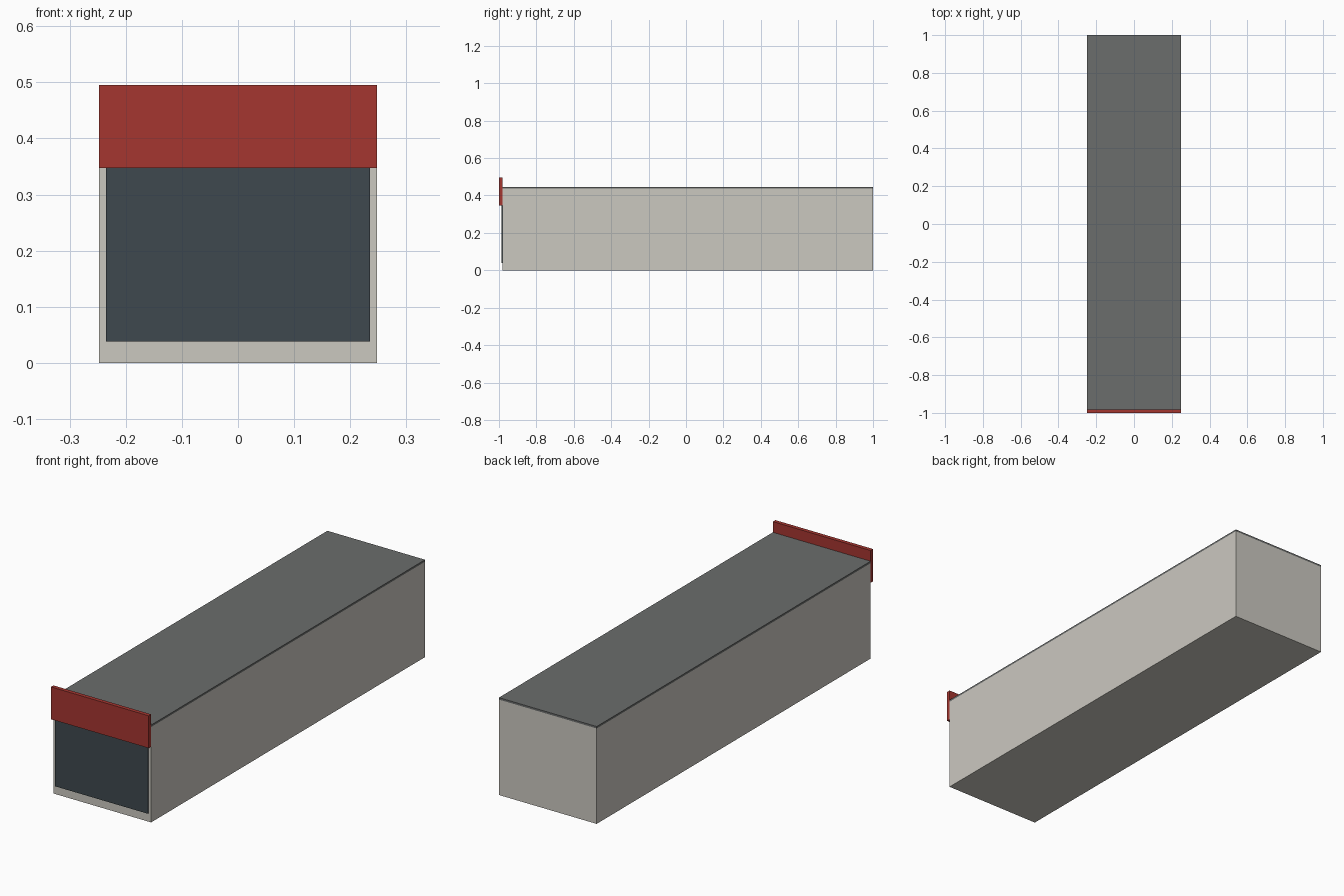
import bpy

if "Cube" in bpy.data.objects:
    bpy.data.objects.remove(bpy.data.objects["Cube"])


def material(name, srgb):
    # Convert 0-255 display colour to linear values
    lin = [((c / 255 + 0.055) / 1.055) ** 2.4 for c in srgb]
    m = bpy.data.materials.new(name)
    m.diffuse_color = (*lin, 1)
    m.use_nodes = True
    m.node_tree.nodes["Principled BSDF"].inputs["Base Color"].default_value = m.diffuse_color
    return m


def box(name, x, y, z, mat):
    # Axis-aligned block from (low, high) ranges
    spans = (x, y, z)
    bpy.ops.mesh.primitive_cube_add(size=1, location=[(a + b) / 2 for a, b in spans])
    ob = bpy.context.object
    ob.name = name
    ob.scale = [b - a for a, b in spans]
    bpy.ops.object.transform_apply(location=False, rotation=False, scale=True)
    ob.data.materials.append(mat)
    return ob


plaster = material("warm grey plaster", (203, 200, 192))
roofing = material("dark grey roofing", (107, 109, 108))
glass = material("dark blue glass", (62, 72, 78))
red = material("red sign paint", (165, 54, 48))

W = 0.2475      # half width
FRONT = -0.982  # front wall plane

# Long building body and thin flat roof
box("building_body", (-W, W), (FRONT, 1.0), (0, 0.437), plaster)
box("roof_slab", (-W, W), (FRONT, 1.0), (0.437, 0.446), roofing)

# Shop window plate and sign board across the front
box("shop_window", (-0.235, 0.235), (FRONT - 0.005, FRONT), (0.038, 0.352), glass)
box("sign_board", (-W, W), (-1.0, FRONT), (0.347, 0.495), red)
